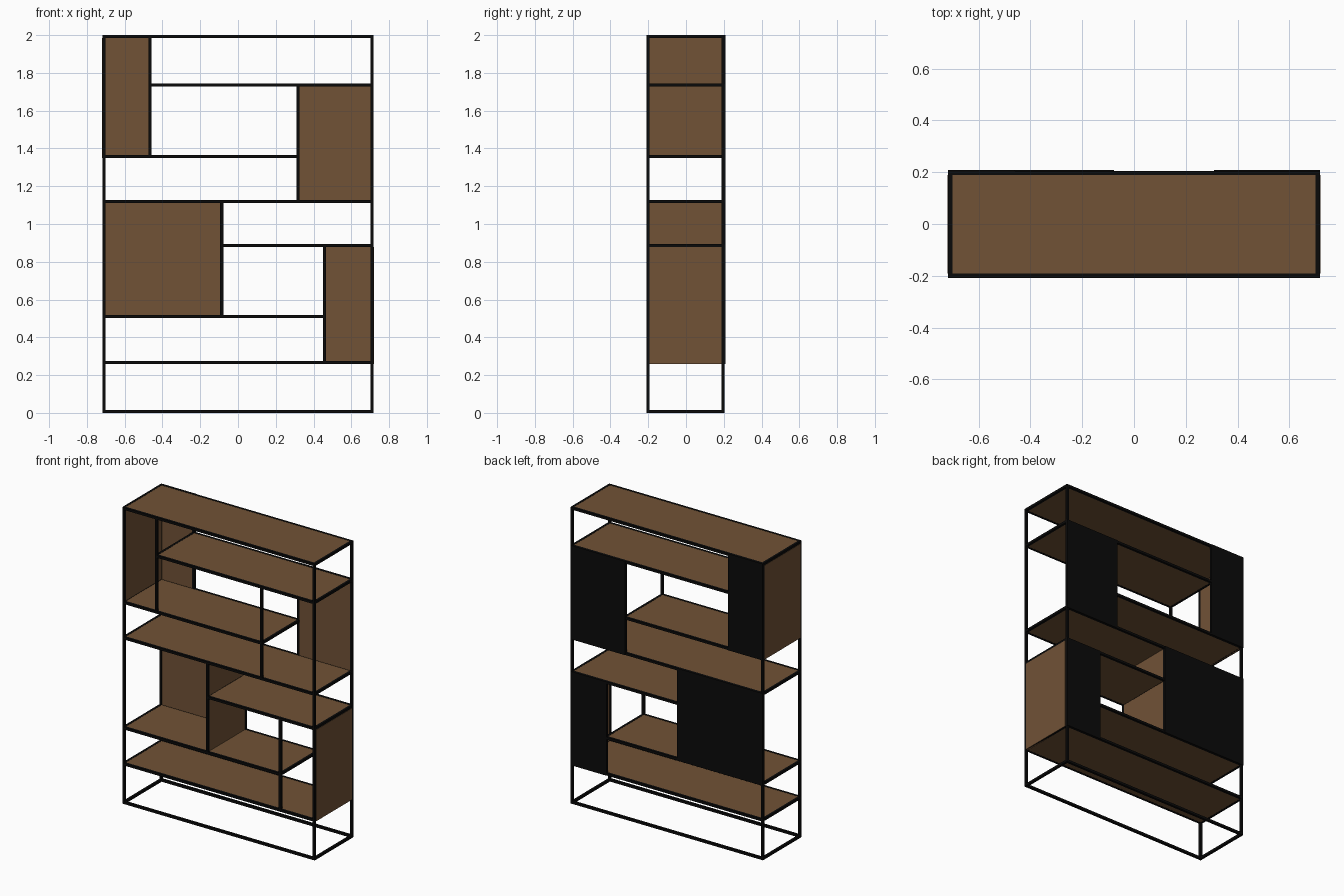
import bpy

if "Cube" in bpy.data.objects:
    bpy.data.objects.remove(bpy.data.objects["Cube"])

W, D, B = 0.718, 0.205, 0.016      # half width, back plane, bar thickness
F = -0.208                         # front plane
H = B / 2


def material(name, col):
    m = bpy.data.materials.new(name)
    m.diffuse_color = (*col, 1)
    m.use_nodes = True
    m.node_tree.nodes["Principled BSDF"].inputs["Base Color"].default_value = m.diffuse_color
    return m


BLACK = material("black metal", (0.003, 0.003, 0.003))
BROWN = material("brown wood", (0.165, 0.085, 0.037))


def box(name, x0, x1, y0, y1, z0, z1, mat):
    bpy.ops.mesh.primitive_cube_add(size=1, location=((x0 + x1) / 2, (y0 + y1) / 2, (z0 + z1) / 2))
    o = bpy.context.object
    o.name = name
    o.scale = (x1 - x0, y1 - y0, z1 - z0)
    bpy.ops.object.transform_apply(location=False, rotation=False, scale=True)
    o.data.materials.append(mat)
    return o


def frame(name, x0, x1, z):
    """Horizontal rectangle of bars centred on height z."""
    box(name + "_front_bar", x0, x1, F, F + B, z - H, z + H, BLACK)
    box(name + "_back_bar", x0, x1, D - B, D, z - H, z + H, BLACK)
    box(name + "_left_bar", x0, x0 + B, F + B, D - B, z - H, z + H, BLACK)
    box(name + "_right_bar", x1 - B, x1, F + B, D - B, z - H, z + H, BLACK)


def posts(name, x, z0, z1):
    """Front and back upright centred on x."""
    box(name + "_front", x - H, x + H, F, F + B, z0, z1, BLACK)
    box(name + "_back", x - H, x + H, D - B, D, z0, z1, BLACK)


# Inner upright positions and shelf heights
XA, XB, XC, XD = -0.467, 0.317, -0.086, 0.457
Z1, Z2, Z3, Z4, Z5, Z6, Z7 = 0.268, 0.511, 0.885, 1.118, 1.357, 1.735, 2 - H

# Outer frame
frame("base", -W, W, H)
posts("left_post", -W + H, 0, 2)
posts("right_post", W - H, 0, 2)

# Shelves: bar frame with a wooden board set in it
shelves = [(-W, W, Z1), (-W, XD + H, Z2), (XC - H, W, Z3), (-W, W, Z4),
           (-W, XB + H, Z5), (XA - H, W, Z6), (-W, W, Z7)]
for i, (x0, x1, z) in enumerate(shelves):
    n = f"shelf_{i + 1}"
    frame(n, x0, x1, z)
    box(n + "_board", x0 + B, x1 - B, F + B, D - B, z - H + 0.001, z + H - 0.001, BROWN)

# Closed compartments: inner posts, wooden back board, black rear plate
cells = [(-W, XA + H, Z5, Z7, XA), (XB - H, W, Z4, Z6, XB),
         (-W, XC + H, Z2, Z4, XC), (XD - H, W, Z1, Z3, XD)]
for i, (x0, x1, z0, z1, xp) in enumerate(cells):
    n = f"compartment_{i + 1}"
    posts(n + "_post", xp, z0, z1)
    box(n + "_back_board", x0 + B, x1 - B, D - B + 0.001, D - 0.001, z0 + H, z1 - H, BROWN)
    box(n + "_rear_plate", x0, x1, D - 0.001, 0.208, z0 - H, z1 + H, BLACK)

# Wooden side panels
box("left_side_panel", -0.72, -0.704, F + B, D - B, Z5 - H, Z7 - H, BROWN)
box("right_side_panel", 0.704, 0.72, F + B, D - B, Z1 - H, Z3 - H, BROWN)
box("inner_side_panel", XC - H + 0.001, XC + H - 0.001, F + B, D - B, Z2 + H, Z4 - H, BROWN)
